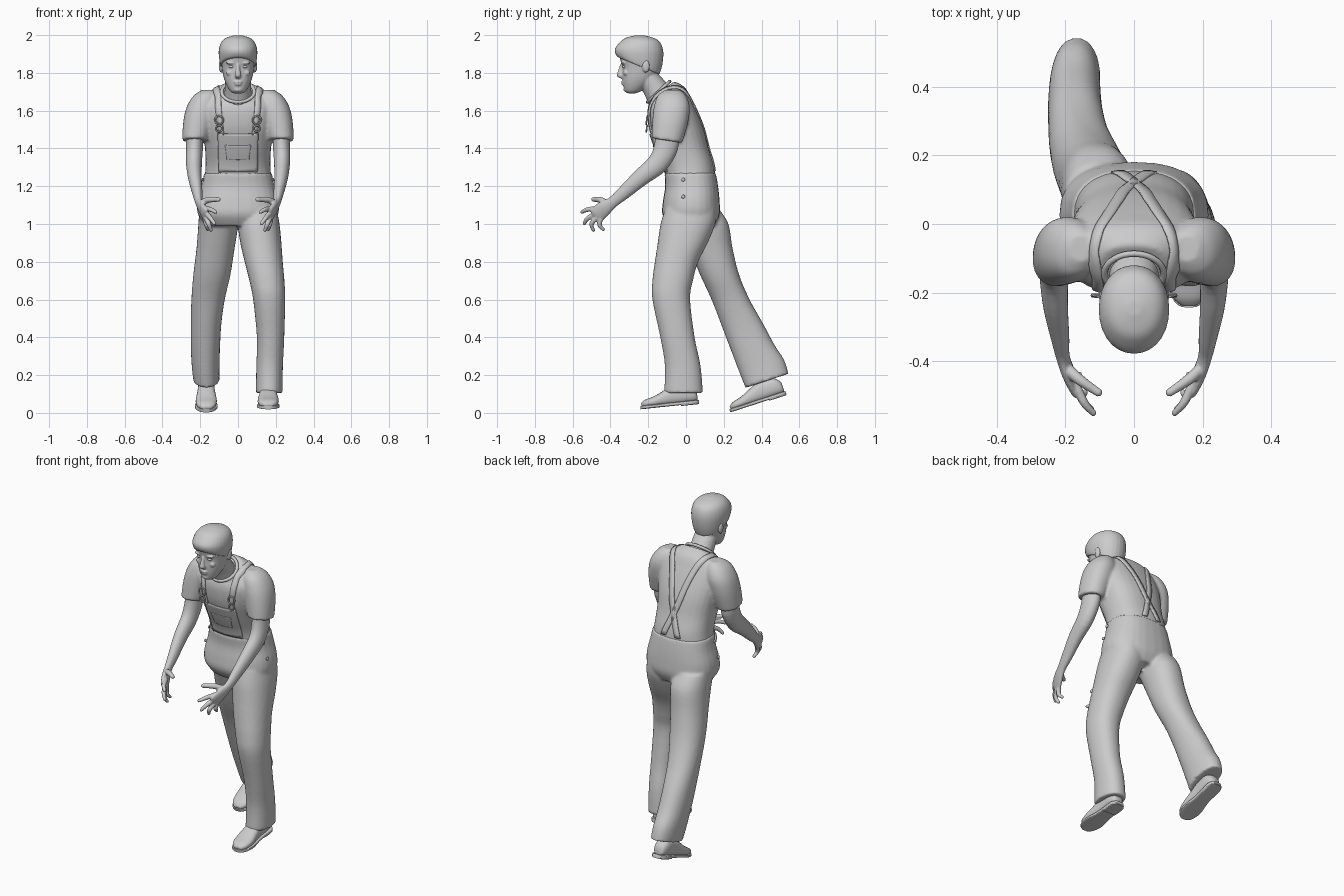
import bpy, bmesh, math
from mathutils import Vector, Matrix

if "Cube" in bpy.data.objects:
    bpy.data.objects.remove(bpy.data.objects["Cube"])

SIDES = 28


def spline(rows, steps):
    """Catmull-Rom through rows of numbers."""
    out = []
    for i in range(len(rows) - 1):
        a, b, c, d = (rows[max(0, min(len(rows) - 1, i + k))] for k in (-1, 0, 1, 2))
        for s in range(steps):
            t = s / steps
            out.append([0.5 * (2 * q + (r - p) * t + (2 * p - 5 * q + 4 * r - e) * t * t
                               + (3 * q - p - 3 * r + e) * t ** 3) for p, q, r, e in zip(a, b, c, d)])
    return out + [list(rows[-1])]


def loft(bm, rings, power=2.0, steps=4, flip=1, matrix=Matrix()):
    """Skin closed rings (centre, half axis u, half axis v) into a capped solid."""
    loops = []
    for r in spline([[*c, *u, *v] for c, u, v in rings], steps):
        c, u, v = Vector(r[:3]), Vector(r[3:6]), Vector(r[6:])
        loop = []
        for k in range(SIDES):
            a = 2 * math.pi * k / SIDES
            x, y = (math.copysign(abs(f) ** (2 / power), f) for f in (math.cos(a), math.sin(a)))
            p = matrix @ (c + u * x + v * y)
            loop.append(bm.verts.new((p.x * flip, p.y, p.z)))
        loops.append(loop)
    faces = [bm.faces.new(loops[0]), bm.faces.new(loops[-1])]
    for a, b in zip(loops, loops[1:]):
        for k in range(SIDES):
            faces.append(bm.faces.new((a[k], a[k - 1], b[k - 1], b[k])))
    bmesh.ops.recalc_face_normals(bm, faces=faces)


def slices(bm, rows, **kw):
    """Level cuts: z, x0, x1, y0, y1, slope along y."""
    loft(bm, [(((x0 + x1) / 2, (y0 + y1) / 2, z), ((x1 - x0) / 2, 0, 0),
               (0, (y1 - y0) / 2, sl * (y1 - y0) / 2)) for z, x0, x1, y0, y1, sl in rows], **kw)


def tube(bm, rows, **kw):
    """Limb along a path: x, y, z, radius in x, radius across."""
    pts = [Vector(r[:3]) for r in rows]
    rings = []
    for i, r in enumerate(rows):
        t = (pts[min(i + 1, len(pts) - 1)] - pts[max(i - 1, 0)]).normalized()
        v = t.cross(Vector((1, 0, 0))).normalized()
        rings.append((pts[i], v.cross(t) * r[3], v * r[4]))
    loft(bm, rings, **kw)


def ball(bm, loc, size):
    m = Matrix.Translation(loc) @ Matrix.Diagonal((*size, 1))
    bmesh.ops.create_uvsphere(bm, u_segments=16, v_segments=10, radius=1, matrix=m)


def finish(name, bm, voxel=0, relax=4):
    me = bpy.data.meshes.new(name)
    bm.to_mesh(me)
    bm.free()
    for p in me.polygons:
        p.use_smooth = True
    ob = bpy.data.objects.new(name, me)
    bpy.context.collection.objects.link(ob)
    if voxel:
        m = ob.modifiers.new("blend", 'REMESH')
        m.mode, m.voxel_size, m.use_smooth_shade = 'VOXEL', voxel, True
        m = ob.modifiers.new("relax", 'SMOOTH')
        m.factor, m.iterations = 0.5, relax
    return ob


def drape(name, rows, target, gap=0.004):
    """Cloth patch from rows of points, laid on the target surface."""
    bm = bmesh.new()
    vs = [[bm.verts.new(p) for p in row] for row in rows]
    for a, b in zip(vs, vs[1:]):
        for k in range(len(a) - 1):
            bm.faces.new((a[k], a[k + 1], b[k + 1], b[k]))
    ob = finish(name, bm)
    m = ob.modifiers.new("lay", 'SHRINKWRAP')
    m.target, m.wrap_mode, m.offset = target, 'ABOVE_SURFACE', gap
    m = ob.modifiers.new("thickness", 'SOLIDIFY')
    m.thickness, m.offset = 0.006, 0
    return ob


# Shirt: torso plus sleeves
bm = bmesh.new()
slices(bm, [(z, -w, w, y0, y1, s) for z, w, y0, y1, s in [
    (1.18, .185, -.1, .16, 0), (1.3, .172, -.12, .15, 0), (1.4, .175, -.16, .12, 0),
    (1.5, .19, -.195, .095, 0), (1.58, .2, -.205, .065, 0), (1.64, .19, -.2, .03, .15),
    (1.685, .15, -.19, -.005, .4), (1.71, .1, -.19, -.06, .7)]], power=2.4)
for s in (1, -1):
    slices(bm, [(1.71, .12, .19, -.11, -.03, 0), (1.68, .11, .235, -.15, 0, 0),
                (1.62, .11, .272, -.17, .02, 0), (1.54, .13, .29, -.178, .01, -.08),
                (1.442, .16, .296, -.182, -.02, -.15)], flip=s, power=2.2)
shirt = finish("shirt", bm, .009)

# Trousers: hips, forward leg and trailing leg
bm = bmesh.new()
slices(bm, [(z, -w, w, y0, y1, 0) for z, w, y0, y1 in [
    (.99, .17, -.09, .15), (1.05, .212, -.125, .178), (1.12, .214, -.122, .178),
    (1.2, .193, -.11, .17), (1.27, .18, -.115, .158)]], power=2.4)
slices(bm, [(1.08, .02, .205, -.11, .16, 0), (1.0, .0, .22, -.135, .155, 0),
            (.9, .012, .23, -.15, .115, 0), (.8, .035, .237, -.165, .065, 0),
            (.7, .06, .246, -.178, .037, 0), (.6, .08, .25, -.178, .022, 0),
            (.4, .1, .245, -.136, .046, 0), (.25, .097, .238, -.112, .077, 0),
            (.105, .094, .235, -.116, .09, 0)], power=2.2)
slices(bm, [(1.08, -.205, -.02, -.06, .175, 0), (1.0, -.21, .0, -.03, .225, 0),
            (.87, -.22, -.018, .02, .247, 0), (.73, -.237, -.04, .075, .282, 0),
            (.6, -.247, -.07, .135, .337, 0), (.47, -.25, -.088, .185, .41, 0),
            (.35, -.25, -.095, .235, .468, .1), (.25, -.245, -.098, .28, .52, .25),
            (.17, -.236, -.098, .315, .543, .33)], power=2.2)
finish("trousers", bm, .009)

# Bib panel, pocket and crossed shoulder straps
def panel(z0, z1, w0, w1, n=16):
    return [[((w0 + (w1 - w0) * j / n) * (2 * i / n - 1), -.24, z0 + (z1 - z0) * j / n)
             for i in range(n + 1)] for j in range(n + 1)]


drape("bib", panel(1.25, 1.46, .165, .135), shirt)
drape("bib_pocket", panel(1.3, 1.39, .08, .085), shirt, .007)
for s in (1, -1):
    path = spline([(.1, -.22, 1.46), (.105, -.21, 1.58), (.11, -.17, 1.68), (.11, -.08, 1.71),
                   (.085, 0, 1.68), (.05, .07, 1.58), (.015, .11, 1.45), (-.05, .155, 1.28)], 5)
    drape("strap", [[(s * (x + o), y, z) for o in (-.018, 0, .018)] for x, y, z in path], shirt)
    # Strap buckle and side buttons
    for z, r in ((1.55, .022), (1.505, .017)):
        bpy.ops.mesh.primitive_torus_add(location=(s * .1, -.208, z), rotation=(1.45, 0, 0),
                                         major_radius=r, minor_radius=.005,
                                         major_segments=16, minor_segments=6)
        bpy.context.object.name = "buckle"
    bm = bmesh.new()
    ball(bm, (s * .186, -.015, 1.235), (.006, .01, .01))
    ball(bm, (s * .212, -.015, 1.145), (.006, .01, .01))
    finish("side_buttons", bm)

# Shirt collar
bpy.ops.mesh.primitive_torus_add(location=(0, -.145, 1.7), rotation=(math.radians(43), 0, 0),
                                 major_radius=.08, minor_radius=.009,
                                 major_segments=36, minor_segments=8)
bpy.context.object.name = "collar"
bpy.context.object.scale = (1.08, 1, 1)
bpy.ops.object.shade_smooth()

# Arms with hands
FINGERS = [
    [(.172, -.46, 1.083), (.145, -.52, 1.077), (.118, -.55, 1.063)],
    [(.17, -.47, 1.06), (.145, -.52, 1.03), (.125, -.538, 1.003)],
    [(.17, -.47, 1.035), (.155, -.5, 1.0), (.143, -.49, .968)],
    [(.174, -.45, 1.03), (.167, -.458, .995), (.16, -.438, .972)],
    [(.2, -.415, 1.105), (.16, -.452, 1.127), (.104, -.49, 1.13)]]
for s, side in ((1, "left"), (-1, "right")):
    bm = bmesh.new()
    tube(bm, [(.228, -.1, 1.5, .045, .06), (.23, -.105, 1.41, .045, .064),
              (.233, -.15, 1.32, .042, .056), (.228, -.24, 1.245, .036, .046),
              (.215, -.33, 1.165, .027, .036), (.207, -.385, 1.118, .02, .03),
              (.192, -.43, 1.085, .019, .04), (.174, -.47, 1.052, .015, .044),
              (.168, -.485, 1.04, .008, .036)], flip=s)
    for i, f in enumerate(FINGERS):
        r = .016 if i == 4 else .0125
        tube(bm, [(*p, r * k, r * k) for p, k in zip(f, (1.1, 1, .75))], flip=s)
        tip = Vector(f[-1])
        ball(bm, (tip.x * s, tip.y, tip.z), (r * .78,) * 3)
    finish(side + "_arm", bm, .0045, 3)

# Head: skull, neck, nose, brows, lips and ears
bm = bmesh.new()
slices(bm, [(z, -w, w, y0, y1, 0) for z, w, y0, y1 in [
    (1.692, .025, -.31, -.265), (1.705, .043, -.324, -.235), (1.74, .063, -.333, -.19),
    (1.78, .077, -.337, -.155), (1.83, .086, -.338, -.14), (1.87, .09, -.348, -.14),
    (1.92, .09, -.355, -.14), (1.96, .07, -.33, -.16)]], power=2.2)
slices(bm, [(1.64, -.08, .08, -.19, -.05, .4), (1.71, -.07, .07, -.222, -.09, .3),
            (1.8, -.066, .066, -.28, -.15, 0)])
tube(bm, [(0, -.337, 1.85, .009, .008), (0, -.346, 1.815, .011, .012),
          (0, -.35, 1.787, .017, .016), (0, -.337, 1.775, .012, .008)])
ball(bm, (0, -.333, 1.752), (.024, .011, .006))
ball(bm, (0, -.331, 1.74), (.02, .011, .007))
ball(bm, (0, -.318, 1.712), (.024, .013, .014))
for s in (1, -1):
    ball(bm, (s * .036, -.332, 1.853), (.028, .013, .008))
    ball(bm, (s * .04, -.318, 1.8), (.024, .013, .016))
    ball(bm, (s * .09, -.212, 1.835), (.012, .02, .034))
finish("head", bm, .0045, 3)

# Eyes
bm = bmesh.new()
for s in (1, -1):
    ball(bm, (s * .035, -.326, 1.833), (.014, .012, .008))
finish("eyes", bm)

# Hair with fringe
bm = bmesh.new()
slices(bm, [(z, -w, w, y0, y1, sl) for z, w, y0, y1, sl in [
    (1.838, .093, -.364, -.14, -.42), (1.875, .1, -.376, -.125, -.25),
    (1.92, .102, -.375, -.12, -.08), (1.96, .09, -.352, -.135, 0),
    (1.985, .064, -.32, -.17, 0), (1.999, .02, -.265, -.225, 0)]], power=2.1)
finish("hair", bm, .006, 3)

# Shoes: upper, sole and heel, built from toe to heel along +y
for side, x, y, z, tilt in (("left", .16, -.24, .016, 6), ("right", -.168, .236, .0, 18)):
    m = Matrix.Translation((x, y, z)) @ Matrix.Rotation(math.radians(tilt), 4, 'X')
    bm = bmesh.new()
    loft(bm, [((0, a, zc), (w, 0, 0), (0, 0, h)) for a, zc, w, h in [
        (.006, .025, .022, .01), (.03, .031, .046, .02), (.08, .037, .056, .028),
        (.14, .05, .05, .042), (.19, .06, .045, .052), (.26, .06, .044, .05),
        (.295, .05, .034, .036), (.306, .045, .018, .022)]], power=2.5, matrix=m)
    finish(side + "_shoe", bm)
    bm = bmesh.new()
    loft(bm, [((0, a, .012), (w, 0, 0), (0, 0, .009)) for a, w in [
        (0, .02), (.015, .042), (.05, .057), (.09, .06), (.16, .048), (.22, .046),
        (.28, .046), (.308, .03), (.312, .02)]], power=6, matrix=m)
    loft(bm, [((0, a, .006), (w, 0, 0), (0, 0, .008)) for a, w in [
        (.215, .044), (.25, .046), (.29, .042), (.31, .024)]], power=6, matrix=m)
    ob = finish(side + "_sole", bm)
    bpy.context.view_layer.objects.active = ob
    bpy.ops.object.select_all(action='DESELECT')
    ob.select_set(True)
    bpy.ops.object.shade_smooth_by_angle(angle=math.radians(40))
